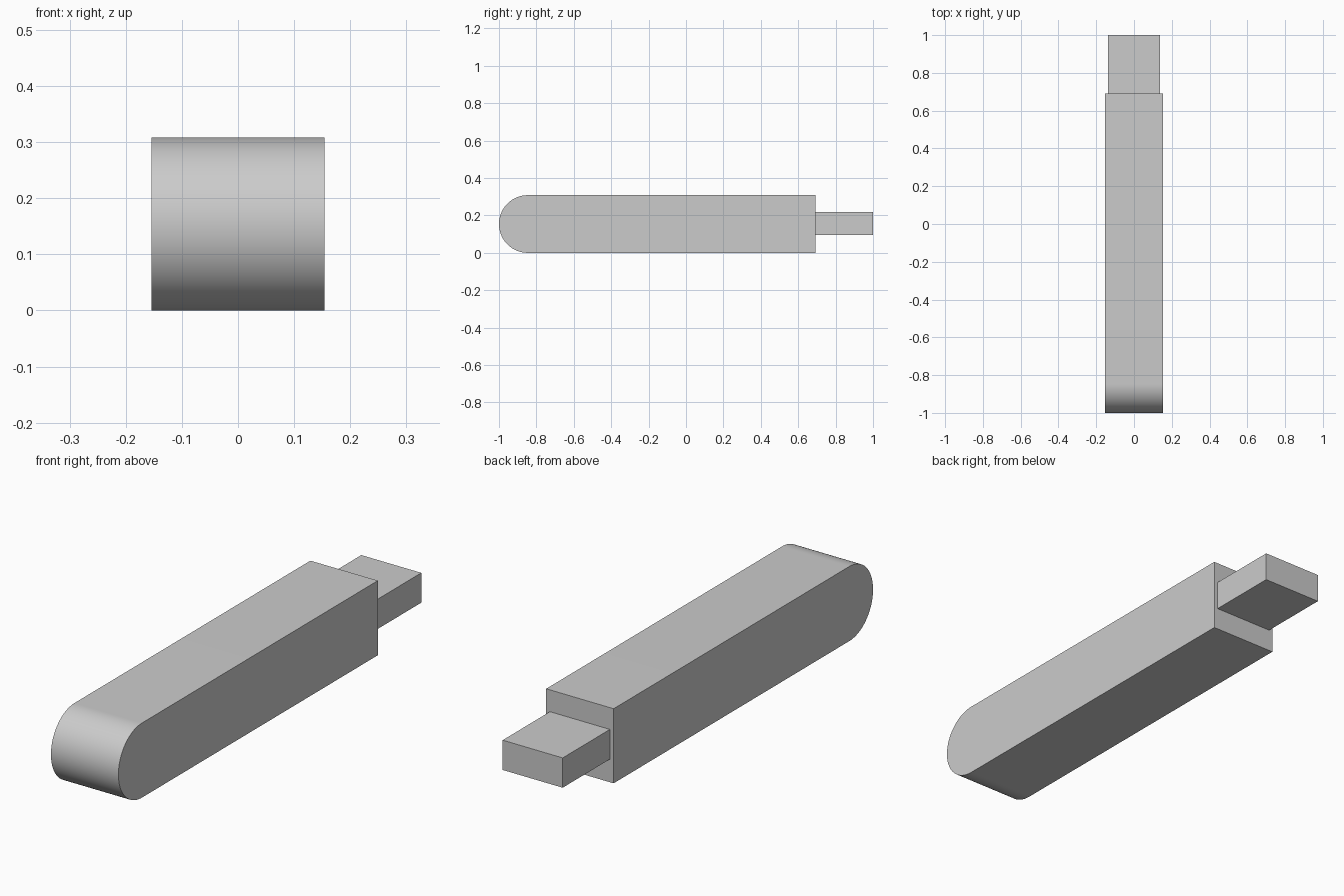
import bpy, bmesh, math

if "Cube" in bpy.data.objects:
    bpy.data.objects.remove(bpy.data.objects["Cube"])

def extrude_profile(name, profile, half_width):
    """Extrude a closed (y, z) profile symmetrically along x."""
    bm = bmesh.new()
    face = bm.faces.new([bm.verts.new((-half_width, y, z)) for y, z in profile])
    res = bmesh.ops.extrude_face_region(bm, geom=[face])
    verts = [v for v in res["geom"] if isinstance(v, bmesh.types.BMVert)]
    bmesh.ops.translate(bm, verts=verts, vec=(2 * half_width, 0, 0))
    bmesh.ops.recalc_face_normals(bm, faces=bm.faces)
    mesh = bpy.data.meshes.new(name)
    bm.to_mesh(mesh)
    bm.free()
    obj = bpy.data.objects.new(name, mesh)
    bpy.context.collection.objects.link(obj)
    return obj

# Long body: square at the back, half-round at the front
R, SHOULDER, STEPS = 0.154, 0.692, 48
arc = [(-1 + R - R * math.sin(math.pi * i / STEPS),
        R + R * math.cos(math.pi * i / STEPS)) for i in range(STEPS + 1)]
body = extrude_profile("body", [(SHOULDER, 2 * R)] + arc + [(SHOULDER, 0)], R)
bpy.context.view_layer.objects.active = body
body.select_set(True)
bpy.ops.object.shade_smooth_by_angle(angle=math.radians(30))

# Flat connector plug on the back end
z0, z1 = 0.095, 0.218
extrude_profile("connector_plug", [(SHOULDER, z0), (1, z0), (1, z1), (SHOULDER, z1)], 0.137)
